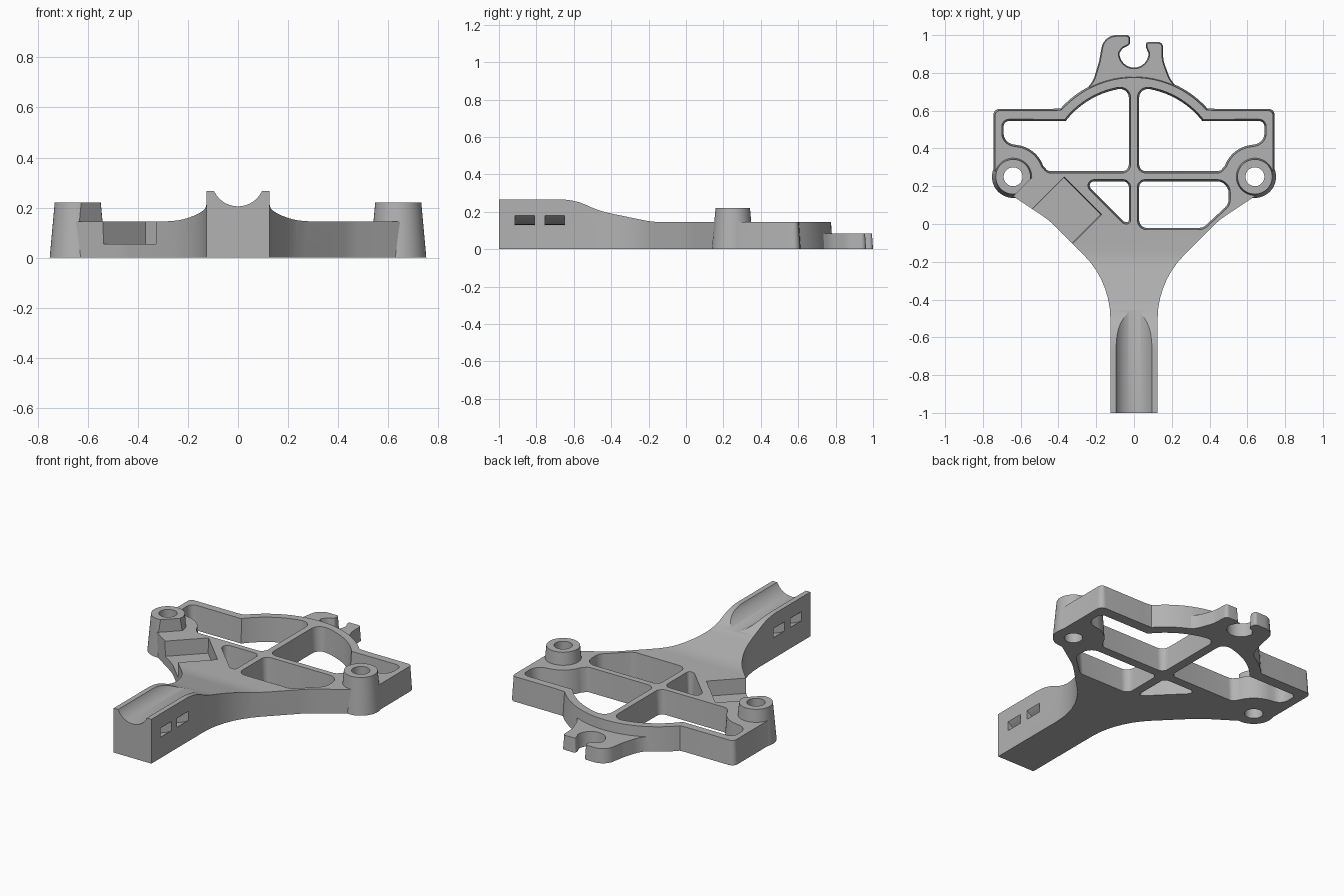
import bpy, bmesh
from math import sin, cos, tan, radians
from mathutils import Vector, Matrix

cube = bpy.data.objects.get("Cube")
if cube:
    bpy.data.objects.remove(cube, do_unlink=True)

grey = bpy.data.materials.new("cast grey")
grey.use_nodes = True
grey.diffuse_color = (0.45, 0.45, 0.45, 1)
grey.node_tree.nodes["Principled BSDF"].inputs["Base Color"].default_value = grey.diffuse_color

# Axis maps for profiles drawn in another plane
ALONG_X = Matrix(((0, 0, 1), (1, 0, 0), (0, 1, 0)))
ALONG_Y = Matrix(((1, 0, 0), (0, 0, 1), (0, 1, 0)))


def arc(cx, cy, r, start, end, n=16):
    """Sharp points along a circular arc, angles in degrees."""
    step = (end - start) / n
    return [(cx + r * cos(radians(start + i * step)), cy + r * sin(radians(start + i * step)), 0)
            for i in range(n + 1)]


def mirror(points):
    return [(-x, y, r) for x, y, r in reversed(points)]


def rounded(corners, n=7):
    """Fillet every (x, y, radius) corner of a closed outline."""
    out = []
    for i, (x, y, r) in enumerate(corners):
        p = Vector((x, y))
        if not r:
            out.append(p)
            continue
        before, after = corners[i - 1], corners[(i + 1) % len(corners)]
        a, b = Vector(before[:2]) - p, Vector(after[:2]) - p
        half = a.angle(b) / 2
        reach = min([r / tan(half)] + [v.length * (0.5 if c[2] else 0.95)
                                       for v, c in ((a, before), (b, after))])
        r = reach * tan(half)
        a.normalize()
        b.normalize()
        centre = p + (a + b).normalized() * (r / sin(half))
        s, e = (p + a * reach - centre).normalized(), (p + b * reach - centre).normalized()
        turn = s.angle(e)
        for k in range(n + 1):
            d = s * sin(turn * (1 - k / n)) + e * sin(turn * k / n)
            out.append(centre + d * (r / sin(turn)))
    return out


def prism(name, corners, z0, z1, draft=0, draft_from=-9, axes=None):
    """Extrude an outline; the top ring grows by draft where y > draft_from."""
    pts = rounded(corners)
    n = len(pts)
    if sum(pts[i - 1].x * pts[i].y - pts[i - 1].y * pts[i].x for i in range(n)) < 0:
        pts.reverse()
    bm = bmesh.new()
    low, high = [], []
    for i, p in enumerate(pts):
        t = ((p - pts[i - 1]).normalized() + (pts[(i + 1) % n] - p).normalized()).normalized()
        q = p + Vector((t.y, -t.x)) * (draft if p.y > draft_from else 0)
        low.append(bm.verts.new((p.x, p.y, z0)))
        high.append(bm.verts.new((q.x, q.y, z1)))
    bm.faces.new(low[::-1])
    bm.faces.new(high)
    for i in range(n):
        bm.faces.new((low[i - 1], low[i], high[i], high[i - 1]))
    if axes:
        bm.transform(axes.to_4x4())
    bmesh.ops.recalc_face_normals(bm, faces=bm.faces)
    return finish(name, bm)


def cone(name, x, y, r0, r1, z0, z1):
    bm = bmesh.new()
    bmesh.ops.create_cone(bm, cap_ends=True, segments=48, radius1=r0, radius2=r1, depth=z1 - z0,
                          matrix=Matrix.Translation((x, y, (z0 + z1) / 2)))
    return finish(name, bm)


def finish(name, bm):
    mesh = bpy.data.meshes.new(name)
    bm.to_mesh(mesh)
    bm.free()
    mesh.materials.append(grey)
    obj = bpy.data.objects.new(name, mesh)
    bpy.context.collection.objects.link(obj)
    return obj


def combine(obj, tool, operation="DIFFERENCE"):
    mod = obj.modifiers.new(operation, "BOOLEAN")
    mod.operation, mod.solver, mod.object = operation, "EXACT", tool
    bpy.context.view_layer.objects.active = obj
    bpy.ops.object.modifier_apply(modifier=mod.name)
    bpy.data.objects.remove(tool, do_unlink=True)


# Bracket body: plan outline trimmed by the side profile
right_edge = [(0.125, -1, 0), (0.125, -0.305, 0.48), (0.45, 0.02, 0.4), (0.72, 0.2, 0.06),
              (0.745, 0.25, 0.06), (0.745, 0.61, 0.035), (0.43, 0.61, 0)]
body = prism("bracket_body", right_edge + arc(0, 0.263, 0.522, 42, 138, 32) + mirror(right_edge),
             0, 0.3, draft=-0.02, draft_from=0.22)
side = [(-1.1, -0.1, 0), (-1.1, 0.266, 0), (-0.6, 0.266, 0.35), (-0.46, 0.203, 0.5),
        (-0.18, 0.145, 0.5), (0.9, 0.145, 0), (0.9, -0.1, 0)]
combine(body, prism("side_profile", side, -1, 1, axes=ALONG_X), "INTERSECT")

# Hook with an open notch at the back
hook = arc(0, 0.263, 0.49, 120, 60) + [
    (0.245, 0.7, 0), (0.19, 0.77, 0.15), (0.155, 0.865, 0.15), (0.153, 0.963, 0.025),
    (0.062, 0.963, 0.02), (0.063, 0.935, 0.02)] + arc(0, 0.905, 0.077, 0, -180) + [
    (-0.06, 0.93, 0.03), (-0.02, 0.95, 0.02), (-0.02, 1, 0.02), (-0.16, 1, 0.08),
    (-0.185, 0.86, 0.15), (-0.215, 0.76, 0.15), (-0.27, 0.69, 0)]
combine(body, prism("hook", hook, 0, 0.085, draft=-0.006), "UNION")

# Screw bosses; the right one has a flat beside the pocket
for sx in (1, -1):
    boss = cone("boss", sx * 0.64, 0.25, 0.112, 0.092, 0, 0.22)
    if sx < 0:
        flat = [(-0.73, 0.055, 0), (-0.53, 0.255, 0), (-0.4, 0.125, 0), (-0.6, -0.075, 0)]
        combine(boss, prism("boss_flat", flat, 0.143, 0.4))
    combine(body, boss, "UNION")
    combine(body, cone("screw_hole", sx * 0.64, 0.25, 0.05, 0.05, -0.1, 0.4))

# Window openings through the frame
upper = ([(0.028, 0.28, 0.035), (0.028, 0.72, 0.045)] + arc(0, 0.263, 0.458, 79, 38)
         + [(0.69, 0.545, 0.03), (0.69, 0.43, 0.06)] + arc(0.64, 0.25, 0.17, 98, 160)
         + [(0.455, 0.28, 0.03)])
lower = [(0.028, 0.225, 0.03), (0.5, 0.225, 0.07), (0.5, 0.105, 0.06), (0.365, -0.02, 0.06),
         (0.028, -0.02, 0.04)]
small = [(-0.028, 0.225, 0.03), (-0.265, 0.225, 0.022), (-0.05, 0.01, 0.02), (-0.028, 0.01, 0.02)]
for window in (upper, mirror(upper), lower, small):
    combine(body, prism("window", window, -0.01, 0.3, draft=0.02))

# Angled pocket open to the outside
pocket = [(-0.37, 0.245, 0), (-0.175, 0.05, 0), (-0.475, -0.25, 0), (-0.67, -0.055, 0)]
combine(body, prism("pocket", pocket, 0.055, 0.3, draft=0.012))

# Round channel along the handle, and curved strap slots beneath it
combine(body, prism("channel", arc(0, 0.31, 0.105, 0, 360, 63)[:-1], -1.1, 0, axes=ALONG_Y))
strap = arc(0, 0.31, 0.18, 200, 340, 28) + arc(0, 0.31, 0.223, 340, 200, 28)
for y in (-0.915, -0.755):
    combine(body, prism("strap_slot", strap, y, y + 0.105, axes=ALONG_Y))

bpy.ops.object.select_all(action="DESELECT")
body.select_set(True)
bpy.context.view_layer.objects.active = body
bpy.ops.object.shade_smooth_by_angle(angle=radians(25))
